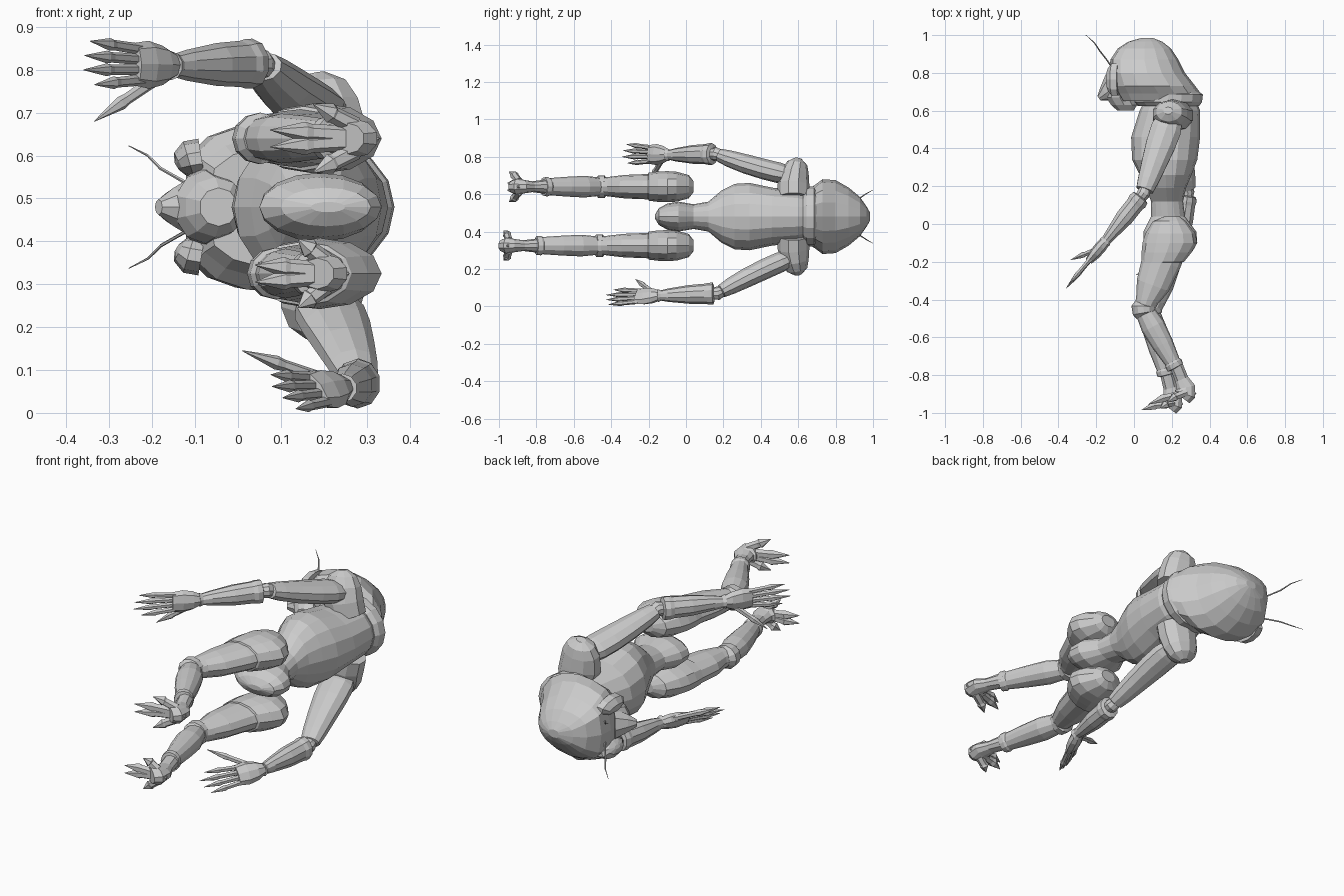
import bpy, bmesh, math
from mathutils import Vector as V

MID = 0.48  # the figure lies along y, its sides mirror across z = MID


def loft(name, rings, sides=12, axis=None, ref=(0, 0, 1), front=1.0):
    """rings: (x, y, z, half width along ref, half depth); front < 1 squares the -x half"""
    bm = bmesh.new()
    pts = [V(r[:3]) for r in rings]
    loops = []
    for i, r in enumerate(rings):
        t = V(axis) if axis else (pts[min(i + 1, len(pts) - 1)] - pts[max(i - 1, 0)])
        t.normalize()
        u = V(ref) - t * t.dot(V(ref))
        u.normalize()
        v = t.cross(u)
        loop = []
        for k in range(sides):
            a = 2 * math.pi * k / sides
            c, s = math.cos(a), math.sin(a)
            if v.x * s < -1e-4:
                c = math.copysign(abs(c) ** front, c) if abs(c) > 1e-4 else 0
            loop.append(bm.verts.new(pts[i] + u * r[3] * c + v * r[4] * s))
        loops.append(loop)
    for a, b in zip(loops, loops[1:]):
        for k in range(sides):
            bm.faces.new((a[k], a[(k + 1) % sides], b[(k + 1) % sides], b[k]))
    bm.faces.new(loops[0][::-1])
    bm.faces.new(loops[-1])
    bmesh.ops.recalc_face_normals(bm, faces=bm.faces)
    me = bpy.data.meshes.new(name)
    bm.to_mesh(me)
    bm.free()
    ob = bpy.data.objects.new(name, me)
    bpy.context.collection.objects.link(ob)
    return ob


def stack(name, rows, z=MID, sides=16, front=1.0):
    """rows: (y, x min, x max, half width in z)"""
    return loft(name, [((a + b) / 2, y, z, w, (b - a) / 2) for y, a, b, w in rows],
                sides, (0, -1, 0), front=front)


def claw(name, a, b, r, bend=(0, 0, 0)):
    a, b = V(a), V(b)
    m = a.lerp(b, 0.6) + V(bend)
    q = a.lerp(m, 0.85)
    return loft(name, [(*a, r, r), (*q, r * .9, r * .9), (*m, r * 1.1, r * 1.1), (*b, .001, .001)], 6)


# Torso with narrow waist and teardrop abdomen
stack("torso", [(.68, .07, .32, .11), (.60, .03, .35, .14), (.46, -.015, .35, .155), (.34, -.01, .335, .18),
                (.26, .03, .305, .175), (.19, .065, .275, .14), (.12, .09, .26, .08), (.04, .09, .27, .066),
                (-.04, .05, .33, .08), (-.10, .05, .335, .07), (-.145, .10, .31, .045), (-.165, .17, .25, .012)])

# Hooded head with a wide front, then the collar
stack("head_hood", [(.985, .04, .10, .02), (.965, -.03, .15, .055), (.93, -.085, .195, .105), (.87, -.125, .235, .155),
                    (.80, -.13, .27, .195), (.73, -.115, .325, .20), (.69, -.095, .355, .17), (.65, -.07, .33, .145)],
      front=.5)
stack("collar", [(.70, .01, .345, .145), (.685, .0, .365, .16), (.645, .0, .36, .16), (.625, .02, .345, .14)])
# Face: jaw, muzzle, flat eyes
stack("jaw", [(.74, -.135, .0, .10), (.67, -.15, .0, .085), (.63, -.125, .02, .07), (.60, -.09, .0, .045)], sides=10)
loft("muzzle", [(-.10, .73, MID, .075, .08), (-.15, .69, MID, .045, .045), (-.185, .665, MID, .018, .015)], 8)
for s, side in ((1, "left"), (-1, "right")):
    loft(side + "_eye", [(-.085, .765, MID + s * .115, .045, .09), (-.115, .765, MID + s * .11, .045, .09),
                         (-.135, .765, MID + s * .10, .03, .06), (-.143, .765, MID + s * .095, .01, .02)], 10)
    # Antenna, thin and slightly wavy
    loft(side + "_antenna", [(-.11, .82, MID + s * .05, .005, .005), (-.145, .87, MID + s * .07, .004, .004),
                             (-.18, .915, MID + s * .09, .004, .004), (-.21, .96, MID + s * .12, .003, .003),
                             (-.255, 1.0, MID + s * .143, .001, .001)], 5)
    # Domed shoulder pad
    loft(side + "_shoulder", [(.22, .575, MID + s * .10, .085, .10), (.20, .575, MID + s * .17, .085, .105),
                              (.19, .585, MID + s * .24, .072, .095), (.185, .595, MID + s * .285, .055, .07),
                              (.18, .60, MID + s * .31, .02, .025)], 10, ref=(0, 1, 0))


def arm(side, sh, el, wr, sag):
    """Curved upper arm, elbow joint and flared forearm"""
    sh, el, wr = V(sh), V(el), V(wr)
    p = lambda a, b, t, w, d: (*a.lerp(b, t), w, d)
    q = lambda t, w, d: (*(sh.lerp(el, t) + V((0, 0, sag * 4 * t * (1 - t)))), w, d)
    loft(side + "_upper_arm", [q(0, .045, .07), q(.15, .055, .085), q(.35, .055, .082), q(.6, .052, .07),
                               q(.82, .045, .058), q(.95, .036, .048), q(.96, .025, .03)], 10)
    loft(side + "_elbow", [p(sh, el, .9, .028, .03), p(sh, el, 1, .036, .036), p(el, wr, .14, .03, .03)], 10)
    loft(side + "_forearm", [p(el, wr, .06, .03, .03), p(el, wr, .08, .058, .05), p(el, wr, .16, .058, .055),
                             p(el, wr, .22, .054, .05), p(el, wr, .5, .05, .05), p(el, wr, .85, .036, .034),
                             p(el, wr, .98, .028, .028), p(el, wr, 1.03, .034, .034)], 10)


def hand(side, wr, d, lat, thumb):
    """Flat palm, four clawed fingers and a long thumb"""
    wr, d, lat = V(wr), V(d).normalized(), V(lat).normalized()
    p = lambda t, w, h: (*(wr + d * t), w, h)
    loft(side + "_palm", [p(0, .027, .027), p(.04, .046, .032), p(.09, .056, .03), p(.14, .05, .02)], 8, ref=lat)
    for k, length in enumerate((.165, .19, .20, .165)):
        o = k - 1.5
        claw(f"{side}_finger_{k + 1}", wr + d * .12 + lat * o * .024,
             wr + d * (.13 + length) + lat * o * .034, .0135)
    claw(side + "_thumb", wr + d * .05 + lat * .025, thumb, .015)


arm("left", (.19, .56, .70), (.05, .16, .815), (-.15, -.09, .81), -.008)
hand("left", (-.15, -.09, .81), (-.62, -.74, .02), (.1, .05, -1), (-.335, -.19, .68))
arm("right", (.20, .56, .26), (.285, .17, .07), (.245, -.14, .058), .008)
hand("right", (.245, -.14, .058), (-.48, -.9, -.03), (-.55, .25, .75), (.01, -.27, .145))


def leg(side, z, knee, ankle, heel, toe):
    """Hip pad, thigh, knee band, shin, ankle and taloned foot"""
    (kx, ky), (ax, ay), (hx, hy) = knee, ankle, heel
    stack(side + "_hip", [(.04, .16, .24, .03), (.015, .10, .275, .062), (-.05, .06, .325, .08), (-.10, .045, .335, .083),
                          (-.15, .04, .305, .081), (-.20, .04, .265, .075), (-.205, .06, .25, .06)], z, 12)
    mx, my = (.15 + kx) / 2, (-.14 + ky) / 2
    loft(side + "_thigh", [(.17, -.12, z, .07, .11), (.145, -.2, z, .068, .105), (mx, my - .03, z, .063, .09),
                           (kx + .02, ky + .05, z, .054, .062), (kx + .01, ky + .02, z, .05, .055)], 12)
    loft(side + "_knee", [(kx + .004, ky + .025, z, .045, .05), (kx, ky + .015, z, .06, .064),
                          (kx + .003, ky - .02, z, .06, .06), (kx + .008, ky - .03, z, .045, .05)], 12)
    s = lambda t, w, d: (kx + (ax - kx) * t, ky + (ay - ky) * t, z, w, d)
    loft(side + "_shin", [s(.06, .05, .052), s(.3, .058, .065), s(.6, .053, .057), s(.9, .046, .042),
                          s(.93, .052, .048), s(1, .05, .046), s(1.01, .03, .03)], 12)
    loft(side + "_ankle", [(ax, ay + .02, z, .04, .037), (ax + (hx - ax) * .5, (ay + hy) / 2, z, .029, .038),
                           (hx - .01, hy + .02, z, .036, .052), (hx - .015, hy - .015, z, .046, .06),
                           (hx - .03, hy - .035, z, .036, .05)], 10)
    # Two long middle toes, two splayed outer talons, short heel spur
    tx, ty = toe
    for k, (dz, back) in enumerate(((-.08, .10), (-.02, .0), (.02, .0), (.08, .10))):
        claw(f"{side}_toe_{k + 1}", (hx - .01, hy - .008, z + dz * .35), (tx + back, ty + .01 * (back > 0), z + dz),
             .022, (0, .008, 0))
    claw(side + "_spur", (hx - .01, hy, z), (hx + .045, hy - .015, z), .024)


leg("left", .64, (.05, -.45), (.22, -.76), (.285, -.885), (.075, -.955))
leg("right", .325, (.085, -.46), (.17, -.80), (.215, -.94), (.04, -.985))
